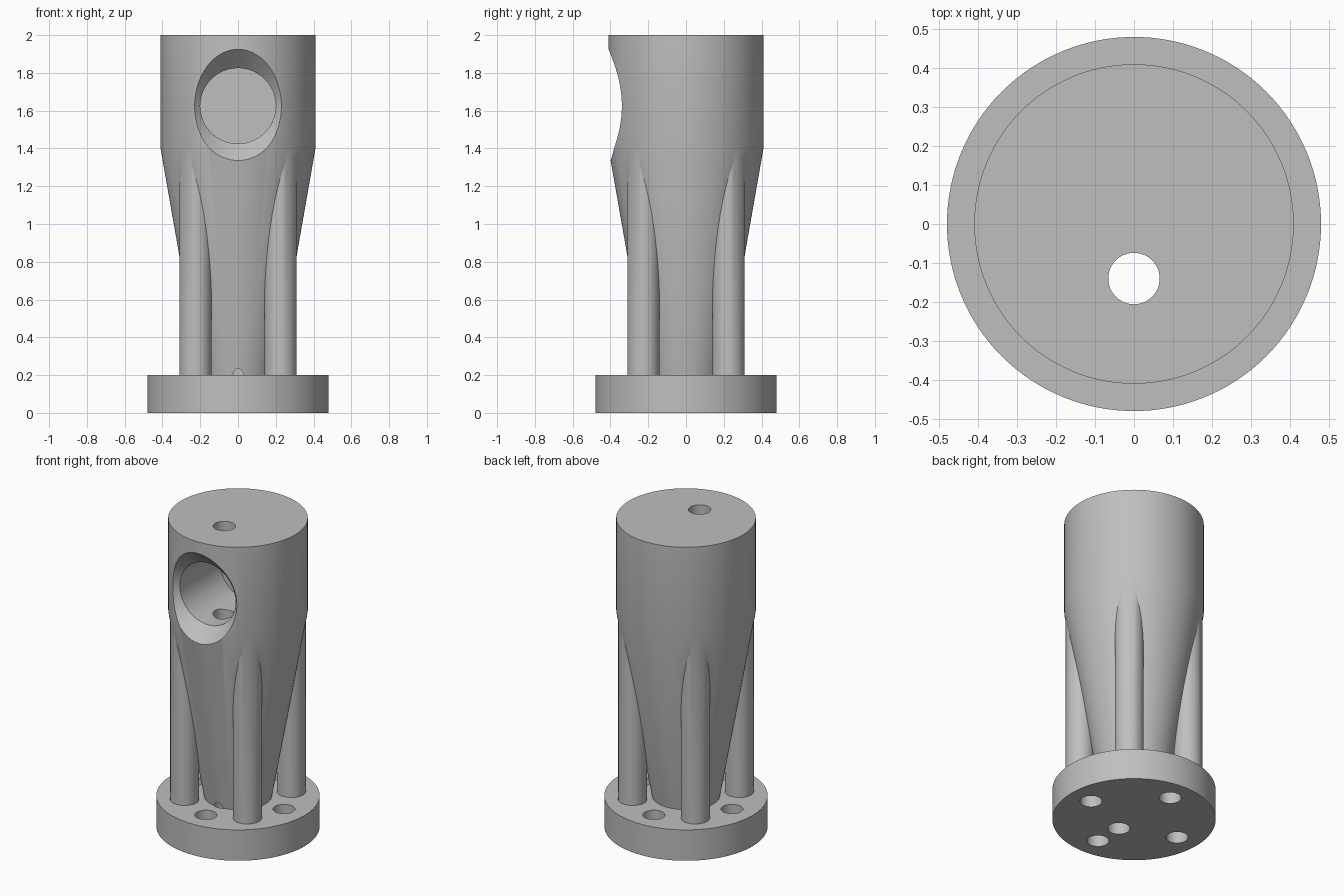
import bpy
import math

if "Cube" in bpy.data.objects:
    bpy.data.objects.remove(bpy.data.objects["Cube"])

grey = bpy.data.materials.new("plain grey")
grey.diffuse_color = (0.52, 0.52, 0.52, 1)
grey.use_nodes = True
grey.node_tree.nodes["Principled BSDF"].inputs["Base Color"].default_value = grey.diffuse_color


def lathe(name, profile, sides=96):
    """Closed solid of revolution about z from (radius, height) points."""
    n = len(profile)
    verts = [(r * math.cos(2 * math.pi * i / sides), r * math.sin(2 * math.pi * i / sides), z)
             for r, z in profile for i in range(sides)]
    faces = [(k * sides + i, k * sides + (i + 1) % sides,
              (k + 1) * sides + (i + 1) % sides, (k + 1) * sides + i)
             for k in range(n - 1) for i in range(sides)]
    faces.append(tuple(reversed(range(sides))))
    faces.append(tuple(range((n - 1) * sides, n * sides)))
    mesh = bpy.data.meshes.new(name)
    mesh.from_pydata(verts, [], faces)
    mesh.materials.append(grey)
    obj = bpy.data.objects.new(name, mesh)
    bpy.context.collection.objects.link(obj)
    return obj


def combine(target, tool, operation):
    """Apply a boolean and discard the tool."""
    bpy.context.view_layer.objects.active = target
    mod = target.modifiers.new("combine", 'BOOLEAN')
    mod.operation = operation
    mod.solver = 'EXACT'
    mod.object = tool
    bpy.ops.object.modifier_apply(modifier=mod.name)
    bpy.data.objects.remove(tool, do_unlink=True)


# Flange, tapered stem and cylindrical head in one turned profile
body = lathe("flanged_column", [(0.48, 0), (0.48, 0.2), (0.2, 0.2), (0.41, 1.4), (0.41, 2)], 128)

# Four round posts running into the taper
for sx in (-1, 1):
    for sy in (-1, 1):
        post = lathe("post", [(0.085, 0.1), (0.085, 1.4)], 64)
        post.location = (sx * 0.225, sy * 0.225, 0)
        combine(body, post, 'UNION')

# Four bolt holes through the flange only
for i in range(4):
    a = i * math.pi / 2
    hole = lathe("bolt_hole", [(0.065, -0.1), (0.065, 0.21)], 48)
    hole.location = (0.33 * math.cos(a), 0.33 * math.sin(a), 0)
    combine(body, hole, 'DIFFERENCE')

# Blind front bore with a 45 degree flared mouth
bore = lathe("bore", [(0.2, -0.1), (0.2, 0.31), (0.39, 0.5)])
bore.rotation_euler = (math.pi / 2, 0, 0)
bore.location = (0, 0, 1.625)
combine(body, bore, 'DIFFERENCE')

# Long vertical hole through the whole column
shaft = lathe("shaft_hole", [(0.066, -0.1), (0.066, 2.1)], 48)
shaft.location = (0, -0.14, 0)
combine(body, shaft, 'DIFFERENCE')

# Smooth curved walls, sharp rims
bpy.ops.object.select_all(action='DESELECT')
body.select_set(True)
bpy.context.view_layer.objects.active = body
bpy.ops.object.shade_smooth_by_angle(angle=math.radians(25))
